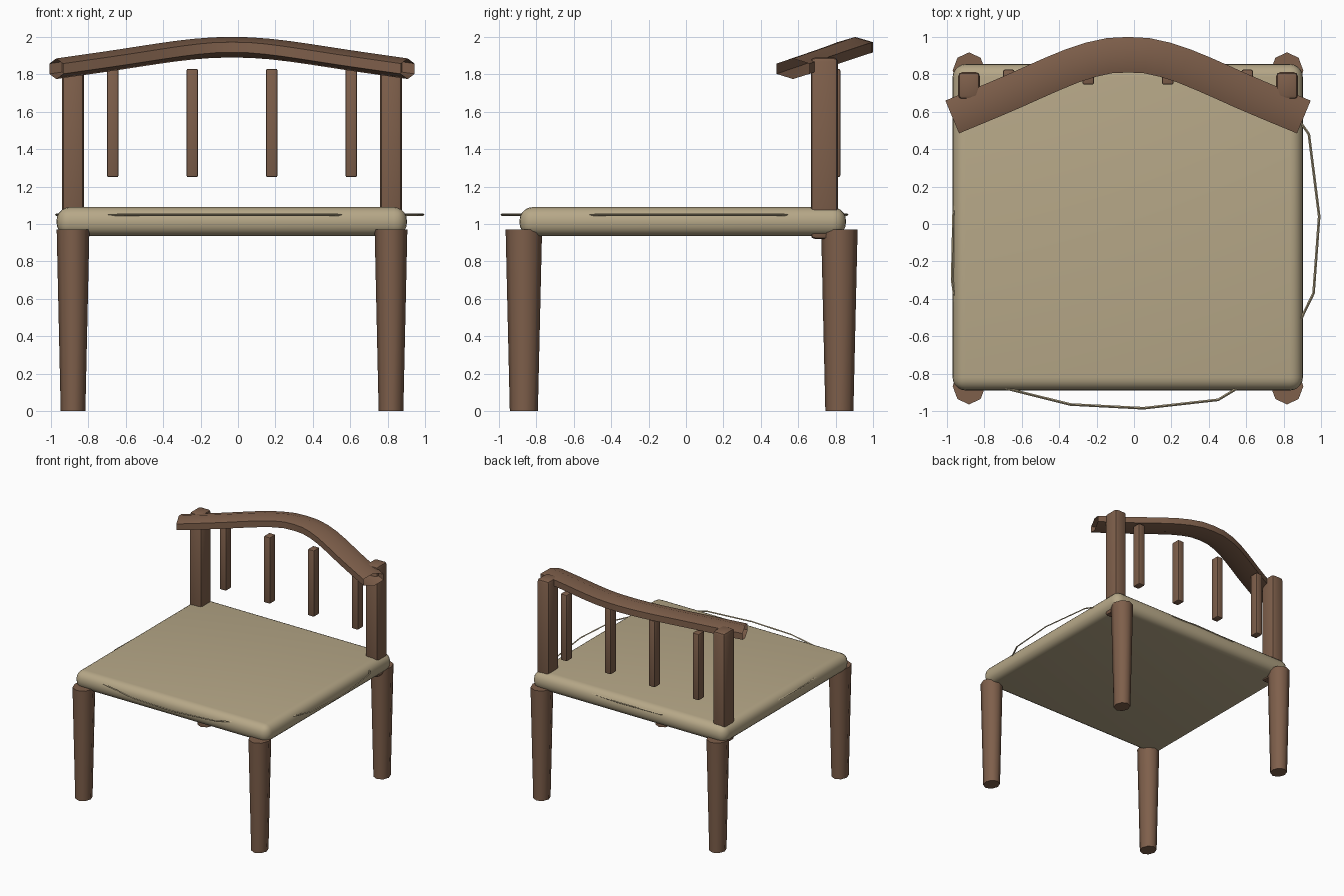
import bpy, bmesh, math
from mathutils import Vector

if "Cube" in bpy.data.objects:
    bpy.data.objects.remove(bpy.data.objects["Cube"])

CX = -0.032  # symmetry line of the chair

def material(name, color):
    m = bpy.data.materials.new(name)
    m.diffuse_color = color
    m.use_nodes = True
    m.node_tree.nodes["Principled BSDF"].inputs["Base Color"].default_value = m.diffuse_color
    return m

wood = material("wood", (0.21, 0.115, 0.07, 1))
fabric = material("fabric", (0.47, 0.39, 0.245, 1))

def make(name, bm, mat, smooth=35):
    me = bpy.data.meshes.new(name)
    bm.normal_update()
    bm.to_mesh(me)
    bm.free()
    me.materials.append(mat)
    ob = bpy.data.objects.new(name, me)
    bpy.context.collection.objects.link(ob)
    bpy.ops.object.select_all(action='DESELECT')
    ob.select_set(True)
    bpy.context.view_layer.objects.active = ob
    bpy.ops.object.shade_smooth_by_angle(angle=math.radians(smooth))
    return ob

def rounded_box(name, lo, hi, bevel, segs, mat):
    bm = bmesh.new()
    bmesh.ops.create_cube(bm, size=1)
    lo, hi = Vector(lo), Vector(hi)
    bmesh.ops.scale(bm, verts=bm.verts, vec=hi - lo)
    bmesh.ops.translate(bm, verts=bm.verts, vec=(lo + hi) / 2)
    bmesh.ops.bevel(bm, geom=bm.edges[:], offset=bevel, segments=segs,
                    profile=0.5, affect='EDGES', clamp_overlap=True)
    return make(name, bm, mat)

def leg(name, x, y):
    bm = bmesh.new()
    rings = []
    for z, rx, ry in ((0, 0.066, 0.075), (0.97, 0.0875, 0.0975)):
        rings.append([bm.verts.new((x + rx * math.cos(i * math.pi / 4),
                                    y + ry * math.sin(i * math.pi / 4), z)) for i in range(8)])
    for i in range(8):
        j = (i + 1) % 8
        bm.faces.new((rings[0][i], rings[0][j], rings[1][j], rings[1][i]))
    bm.faces.new(rings[0][::-1])
    bm.faces.new(rings[1])
    return make(name, bm, wood, 50)

# Cushioned seat
rounded_box("seat", (-0.97, -0.89, 0.935), (0.903, 0.855, 1.09), 0.07, 5, fabric)

# Legs and back posts, mirrored left and right
for side, s in (("left", -1), ("right", 1)):
    x = CX + s * 0.85
    leg("front_leg_" + side, x, -0.867)
    leg("back_leg_" + side, x, 0.82)
    rounded_box("back_post_" + side, (x - 0.058, 0.667, 0.92), (x + 0.058, 0.812, 1.89),
                0.022, 2, wood)

# Back slats
for i in range(4):
    x = CX + (i - 1.5) * 0.425
    rounded_box(f"slat_{i + 1}", (x - 0.031, 0.745, 1.25), (x + 0.031, 0.825, 1.83), 0.01, 2, wood)

# Curved top rail: open hexagonal tube swept along an arched path
half = [(0, 0.905), (0.1, 0.9), (0.2, 0.878), (0.3, 0.845), (0.4, 0.804), (0.5, 0.76),
        (0.6, 0.715), (0.7, 0.672), (0.8, 0.63), (0.88, 0.597), (0.94, 0.572)]
path = [Vector((CX + s * u, y, 1.83 + (y - 0.572) * 0.345))
        for s, pts in ((-1, half[:0:-1]), (1, half)) for u, y in pts]
bm = bmesh.new()
prev = None
for i, p in enumerate(path):
    t = path[min(i + 1, len(path) - 1)] - path[max(i - 1, 0)]
    side = Vector((-t.y, t.x, 0)).normalized()
    ring = []
    for k in range(6):
        a = math.radians(90 + 60 * k)
        ring.append(bm.verts.new(p + side * (0.095 * math.cos(a) / 0.866)
                                 + Vector((0, 0, 0.055 * math.sin(a)))))
    if prev:
        for k in range(6):
            j = (k + 1) % 6
            bm.faces.new((prev[k], prev[j], ring[j], ring[k]))
    prev = ring
bmesh.ops.recalc_face_normals(bm, faces=bm.faces[:])
make("top_rail", bm, wood, 65)

# Thin piping loop around the seat, dipping into it at the corners
loop = [(0.99, 0.04), (0.96, -0.37), (0.78, -0.74), (0.45, -0.94), (0.05, -0.985), (-0.34, -0.965),
        (-0.72, -0.87), (-0.93, -0.62), (-0.972, -0.3), (-0.965, 0.05), (-0.9, 0.43), (-0.7, 0.72),
        (-0.35, 0.85), (0.05, 0.862), (0.45, 0.83), (0.78, 0.7), (0.935, 0.48)]
bm = bmesh.new()
rings = []
for i, (x, y) in enumerate(loop):
    a, b = Vector(loop[i - 1]), Vector(loop[(i + 1) % len(loop)])
    n = Vector((b.y - a.y, a.x - b.x)).normalized()
    rings.append([bm.verts.new((x + n.x * d, y + n.y * d, 1.05 + h))
                  for d, h in ((0.007, 0), (0, 0.006), (-0.007, 0), (0, -0.006))])
for i, r in enumerate(rings):
    q = rings[i - 1]
    for k in range(4):
        j = (k + 1) % 4
        bm.faces.new((q[k], q[j], r[j], r[k]))
bmesh.ops.recalc_face_normals(bm, faces=bm.faces[:])
make("seat_piping", bm, fabric, 40)
